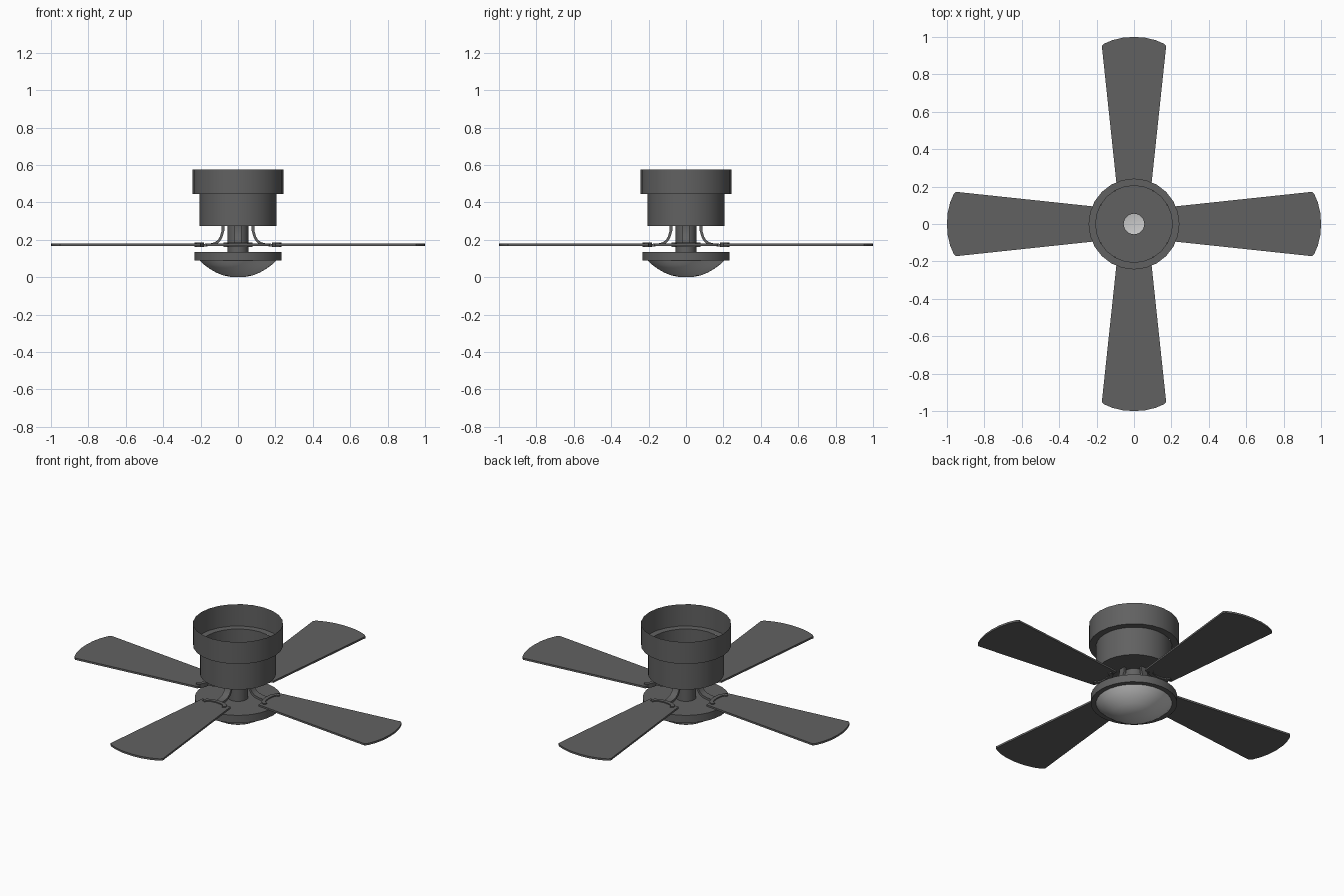
import bpy, bmesh, math
from mathutils import Matrix, Vector

if "Cube" in bpy.data.objects:
    bpy.data.objects.remove(bpy.data.objects["Cube"])

dark = bpy.data.materials.new("dark_grey")
dark.diffuse_color = (0.12, 0.12, 0.12, 1)
dark.use_nodes = True
dark.node_tree.nodes["Principled BSDF"].inputs["Base Color"].default_value = dark.diffuse_color


def finish(name, bm, mat=dark, smooth=True):
    bmesh.ops.remove_doubles(bm, verts=bm.verts, dist=1e-5)
    bmesh.ops.recalc_face_normals(bm, faces=bm.faces)
    me = bpy.data.meshes.new(name)
    bm.to_mesh(me)
    bm.free()
    ob = bpy.data.objects.new(name, me)
    bpy.context.collection.objects.link(ob)
    if mat:
        me.materials.append(mat)
    if smooth:
        bpy.ops.object.select_all(action='DESELECT')
        ob.select_set(True)
        bpy.context.view_layer.objects.active = ob
        bpy.ops.object.shade_smooth_by_angle(angle=math.radians(35))
    return ob


def lathe(name, profile, sides=32, mat=dark):
    """Revolve (radius, z) points around the z axis."""
    bm = bmesh.new()
    vs = [bm.verts.new((r, 0, z)) for r, z in profile]
    es = [bm.edges.new(p) for p in zip(vs, vs[1:])]
    bmesh.ops.spin(bm, geom=vs + es, cent=(0, 0, 0), axis=(0, 0, 1),
                   angle=math.tau, steps=sides, use_merge=True)
    return finish(name, bm, mat)


def band(path, t):
    """Closed outline of a strip of thickness t along a 2D path."""
    left, right = [], []
    for i, p in enumerate(path):
        a, b = Vector(path[max(i - 1, 0)]), Vector(path[min(i + 1, len(path) - 1)])
        d = (b - a).normalized()
        n = Vector((-d.y, d.x)) * t / 2
        left.append(Vector(p) + n)
        right.append(Vector(p) - n)
    return left + right[::-1]


def prism(name, outline, lo, hi, turn, upright=False):
    """Extrude an outline along z, or along y when upright, then turn about z."""
    bm = bmesh.new()
    place = (lambda p, h: (p[0], h, p[1])) if upright else (lambda p, h: (p[0], p[1], h))
    face = bm.faces.new([bm.verts.new(place(p, lo)) for p in outline])
    ext = bmesh.ops.extrude_face_region(bm, geom=[face], use_keep_orig=True)
    move = Vector((0, hi - lo, 0)) if upright else Vector((0, 0, hi - lo))
    bmesh.ops.translate(bm, vec=move,
                        verts=[g for g in ext["geom"] if isinstance(g, bmesh.types.BMVert)])
    bmesh.ops.transform(bm, matrix=Matrix.Rotation(turn, 4, 'Z'), verts=bm.verts)
    return finish(name, bm)


# Ceiling canopy and motor housing, open at the top
lathe("ceiling_canopy", [(0.243, 0.575), (0.243, 0.445), (0.205, 0.445)], 24)
lathe("motor_housing", [(0.205, 0.445), (0.205, 0.275), (0.055, 0.275)])

# Hollow down shaft
lathe("down_shaft", [(0.055, 0.275), (0.055, 0.135)])

# Light fitting and its glass bowl
lathe("light_rim", [(0.055, 0.135), (0.233, 0.135), (0.233, 0.09), (0.205, 0.09)])
lathe("glass_bowl", [(0.205, 0.09), (0.18, 0.066), (0.15, 0.044), (0.115, 0.024),
                     (0.08, 0.010), (0.04, 0.002), (0, 0)], mat=None)

# Blade outline with a rounded tip
side = [(0.2, 0.092), (0.952, 0.172), (0.965, 0.158), (0.983, 0.115), (0.996, 0.06)]
blade = [(x, -y) for x, y in side] + [(1.0, 0)] + side[::-1]

# Bracket arm (side profile) and its cross piece (plan)
arm = band([(0.08, 0.277), (0.08, 0.25), (0.09, 0.215), (0.102, 0.195),
            (0.12, 0.181), (0.15, 0.173), (0.2, 0.171)], 0.014)
cross = band([(0.228, -0.068), (0.208, -0.058), (0.197, -0.035), (0.193, 0),
              (0.197, 0.035), (0.208, 0.058), (0.228, 0.068)], 0.022)

for i in range(4):
    turn = i * math.pi / 2
    prism(f"blade_{i + 1}", blade, 0.168, 0.179, turn)
    prism(f"bracket_arm_{i + 1}", arm, -0.02, 0.02, turn, upright=True)
    prism(f"bracket_cross_{i + 1}", cross, 0.161, 0.185, turn)
